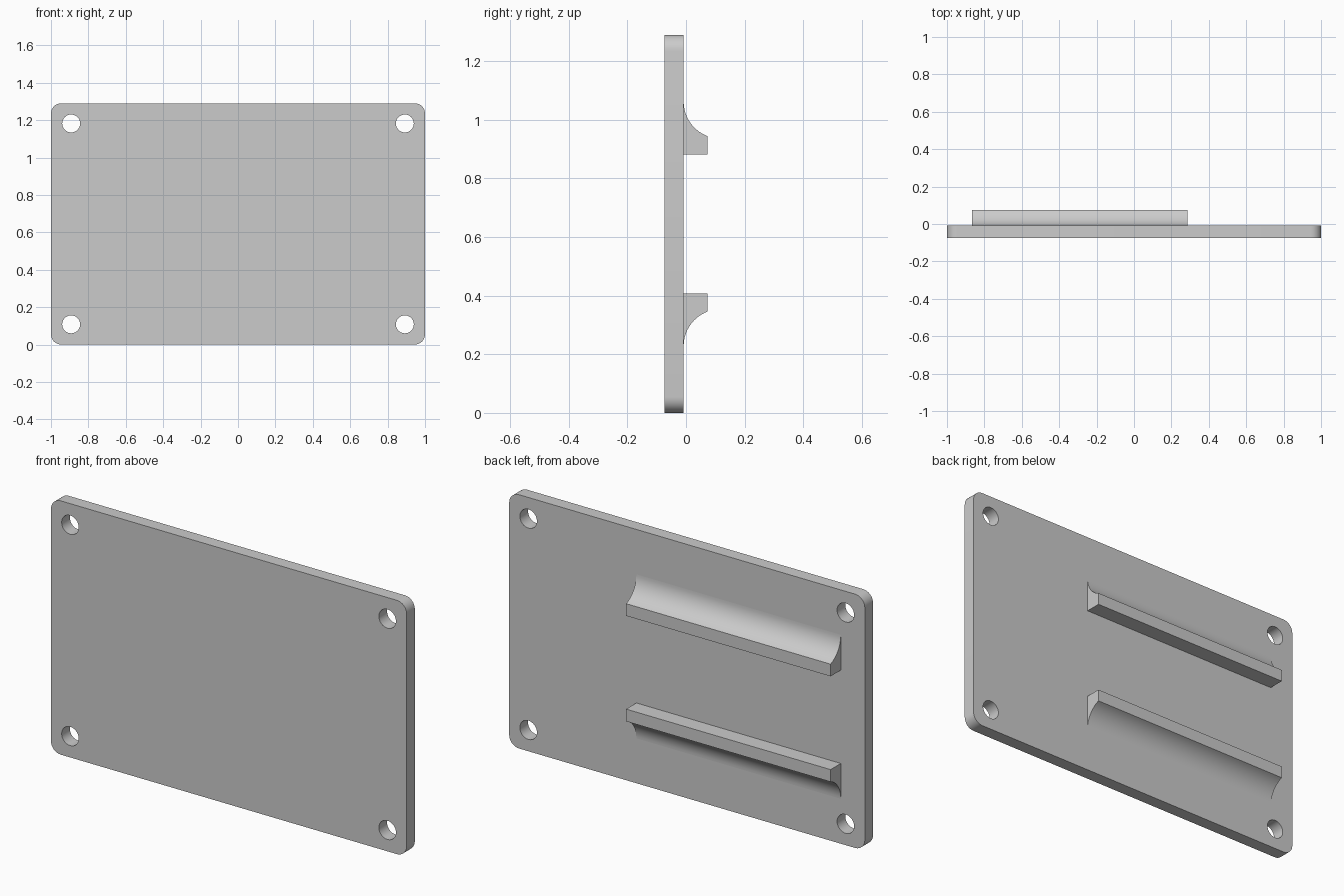
import bpy, bmesh
from math import pi, cos, sin, atan2, radians
from mathutils import Matrix, Vector

cube = bpy.data.objects.get("Cube")
if cube:
    bpy.data.objects.remove(cube, do_unlink=True)

HEIGHT = 1.29
FRONT, FACE, BACK = -0.074, -0.008, 0.074    # plate front, plate back, rail tip

grey = bpy.data.materials.new("plain_grey")
grey.use_nodes = True
colour = (0.6, 0.6, 0.6, 1)
grey.diffuse_color = colour
grey.node_tree.nodes["Principled BSDF"].inputs["Base Color"].default_value = colour


def arc(cx, cy, r, start, end, steps):
    angles = [start + (end - start) * i / steps for i in range(steps + 1)]
    return [(cx + r * cos(a), cy + r * sin(a)) for a in angles]


def prism(name, outlines, low, high, frame):
    """Fill the first outline, leave the others as holes, extrude low..high."""
    curve = bpy.data.curves.new(name, "CURVE")
    curve.dimensions = "2D"
    curve.fill_mode = "BOTH"
    curve.extrude = (high - low) / 2
    for points in outlines:
        spline = curve.splines.new("POLY")
        spline.points.add(len(points) - 1)
        for p, (x, y) in zip(spline.points, points):
            p.co = (x, y, 0, 1)
        spline.use_cyclic_u = True
    source = bpy.data.objects.new(name + "_outline", curve)
    bpy.context.collection.objects.link(source)
    depsgraph = bpy.context.evaluated_depsgraph_get()
    mesh = bpy.data.meshes.new_from_object(source.evaluated_get(depsgraph))
    bpy.data.objects.remove(source, do_unlink=True)

    bm = bmesh.new()
    bm.from_mesh(mesh)
    bmesh.ops.translate(bm, verts=bm.verts, vec=Vector((0, 0, (low + high) / 2)))
    bmesh.ops.transform(bm, matrix=frame, verts=bm.verts)
    bmesh.ops.remove_doubles(bm, verts=bm.verts, dist=1e-5)
    bmesh.ops.recalc_face_normals(bm, faces=bm.faces)
    bm.to_mesh(mesh)
    bm.free()
    mesh.name = name
    mesh.materials.clear()
    mesh.materials.append(grey)
    obj = bpy.data.objects.new(name, mesh)
    bpy.context.collection.objects.link(obj)
    bpy.ops.object.select_all(action="DESELECT")
    obj.select_set(True)
    bpy.context.view_layer.objects.active = obj
    bpy.ops.object.shade_smooth_by_angle(angle=radians(30))
    return obj


# Mounting plate: rounded rectangle with a screw hole in each corner
radius, inset, hole = 0.055, 0.108, 0.048
corners = [(1, 1), (-1, 1), (-1, -1), (1, -1)]
rim, holes = [], []
for i, (sx, sz) in enumerate(corners):
    mid = HEIGHT / 2
    rim += arc(sx * (1 - radius), mid + sz * (mid - radius), radius,
               i * pi / 2, (i + 1) * pi / 2, 8)
    holes.append(arc(sx * (1 - inset), mid + sz * (mid - inset), hole,
                     0, 2 * pi, 32)[:-1])
upright = Matrix.Rotation(pi / 2, 4, "X")
prism("plate", [rim] + holes, -FACE, -FRONT, upright)

# Back rails: flat inner side, concave fillet running into the plate outside
base, lip, toe = 0.882, 0.944, 1.062
depth, rise = BACK - FACE, toe - lip
r = (depth ** 2 + rise ** 2) / (2 * depth)
end = atan2(-rise, depth - r) + 2 * pi
profile = [(FACE, base), (BACK, base)] + arc(FACE + r, toe, r, end, pi, 14)
along_x = Matrix(((0, 0, 1, 0), (1, 0, 0, 0), (0, 1, 0, 0), (0, 0, 0, 1)))
prism("upper_rail", [profile], -0.865, 0.285, along_x)
prism("lower_rail", [[(y, HEIGHT - z) for y, z in profile]], -0.865, 0.285, along_x)
